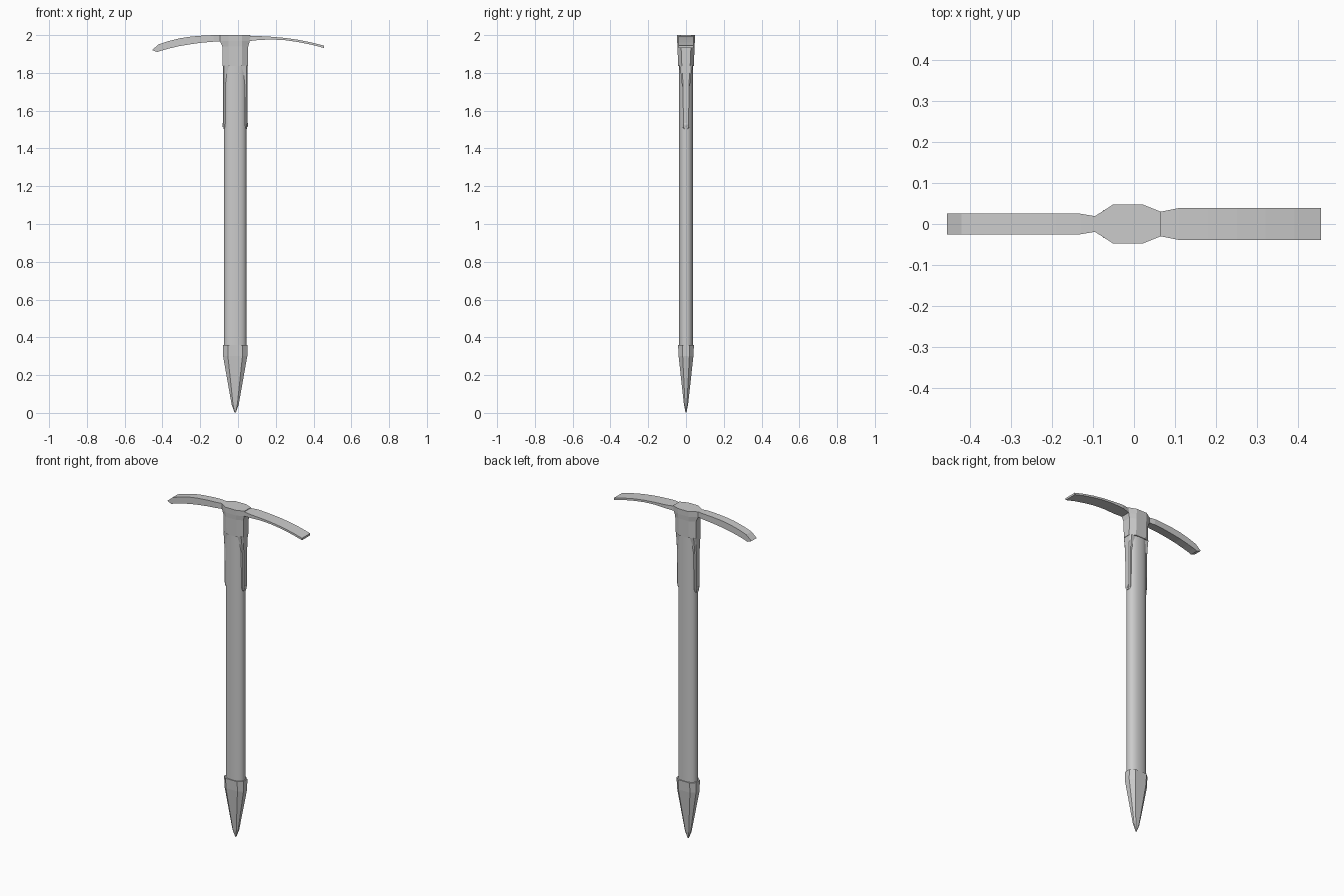
import bpy, bmesh, math

if "Cube" in bpy.data.objects:
    bpy.data.objects.remove(bpy.data.objects["Cube"])

CX = -0.015  # shaft axis


def loft(name, rings, smooth=None):
    """Skin a list of equal-length point rings and cap both ends."""
    bm = bmesh.new()
    loops = [[bm.verts.new(p) for p in r] for r in rings]
    n = len(loops[0])
    for a, b in zip(loops, loops[1:]):
        for i in range(n):
            j = (i + 1) % n
            bm.faces.new((a[i], a[j], b[j], b[i]))
    bm.faces.new(loops[0])
    bm.faces.new(loops[-1])
    bmesh.ops.recalc_face_normals(bm, faces=bm.faces)
    me = bpy.data.meshes.new(name)
    bm.to_mesh(me)
    bm.free()
    ob = bpy.data.objects.new(name, me)
    bpy.context.collection.objects.link(ob)
    if smooth:
        bpy.ops.object.select_all(action='DESELECT')
        ob.select_set(True)
        bpy.context.view_layer.objects.active = ob
        bpy.ops.object.shade_smooth_by_angle(angle=math.radians(smooth))
    return ob


def oval(z, rx, ry, n=32, power=2.3):
    pts = []
    for i in range(n):
        a = 2 * math.pi * i / n
        c, s = math.cos(a), math.sin(a)
        pts.append((CX + rx * math.copysign(abs(c) ** (2 / power), c),
                    ry * math.copysign(abs(s) ** (2 / power), s), z))
    return pts


def octagon(z, x0, x1, xa, xb, ye0, ye1, y):
    """Long octagon: end half widths ye0/ye1, side half width y between xa and xb."""
    return [(x0, -ye0, z), (xa, -y, z), (xb, -y, z), (x1, -ye1, z),
            (x1, ye1, z), (xb, y, z), (xa, y, z), (x0, ye0, z)]


def blade(name, stations):
    """Rectangular blade along x; each station is x_top, z_top, x_bottom, z_bottom, half width."""
    return loft(name, [[(xt, -w, zt), (xt, w, zt), (xb, w, zb), (xb, -w, zb)]
                       for xt, zt, xb, zb, w in stations])


# Oval shaft
loft("shaft", [oval(z, 0.059, 0.038) for z in (0.33, 0.8, 1.3, 1.88)], smooth=40)

# Faceted spike with its ferrule
spike = [(0.36, 0.064, 0.042), (0.30, 0.064, 0.039), (0.17, 0.041, 0.025),
         (0.045, 0.019, 0.011), (0.003, 0.004, 0.003)]
loft("spike", [octagon(z, CX - rx, CX + rx, CX - rx * .6, CX + rx * .6,
                       ry * .45, ry * .45, ry) for z, rx, ry in spike])

# Head socket, flaring at the top
loft("head_socket", [
    octagon(1.837, -0.083, 0.053, -0.048, 0.02, 0.022, 0.022, 0.042),
    octagon(1.94, -0.083, 0.054, -0.049, 0.02, 0.021, 0.026, 0.045),
    octagon(1.968, -0.095, 0.062, -0.05, 0.02, 0.019, 0.029, 0.047),
    octagon(2.0, -0.095, 0.065, -0.05, 0.02, 0.019, 0.03, 0.048)])

# Pick
blade("pick", [
    (-0.07, 2.0, -0.07, 1.968, 0.019), (-0.095, 2.0, -0.095, 1.967, 0.019),
    (-0.13, 2.0, -0.13, 1.965, 0.025), (-0.19, 1.997, -0.19, 1.96, 0.025),
    (-0.25, 1.992, -0.25, 1.952, 0.025), (-0.31, 1.983, -0.31, 1.942, 0.025),
    (-0.365, 1.969, -0.365, 1.929, 0.025), (-0.42, 1.951, -0.405, 1.918, 0.025),
    (-0.455, 1.921, -0.428, 1.910, 0.025)])

# Adze
blade("adze", [(x, zt, x, zb, w) for x, zt, zb, w in [
    (0.04, 1.999, 1.966, 0.03), (0.065, 1.996, 1.969, 0.03), (0.11, 1.995, 1.974, 0.039),
    (0.18, 1.991, 1.977, 0.039), (0.25, 1.985, 1.973, 0.039), (0.32, 1.975, 1.963, 0.039),
    (0.39, 1.961, 1.949, 0.039), (0.455, 1.944, 1.932, 0.039)]])

# Straps and rivets on both narrow sides of the shaft
strap = [(1.84, 0.065, 0.034), (1.80, 0.065, 0.028), (1.74, 0.065, 0.022),
         (1.53, 0.064, 0.020), (1.513, 0.063, 0.018), (1.503, 0.062, 0.011)]
for side, label in ((-1, "left"), (1, "right")):
    loft(label + "_strap", [
        [(CX + side * 0.03, -w, z), (CX + side * (r - 0.006), -w, z),
         (CX + side * r, -w * .7, z), (CX + side * r, w * .7, z),
         (CX + side * (r - 0.006), w, z), (CX + side * 0.03, w, z)]
        for z, r, w in strap])
    loft(label + "_rivet", [
        [(CX + side * x, rad * math.cos(k * math.pi / 6),
          1.525 + rad * math.sin(k * math.pi / 6)) for k in range(12)]
        for x, rad in ((0.055, 0.011), (0.066, 0.011), (0.068, 0.007))], smooth=30)
